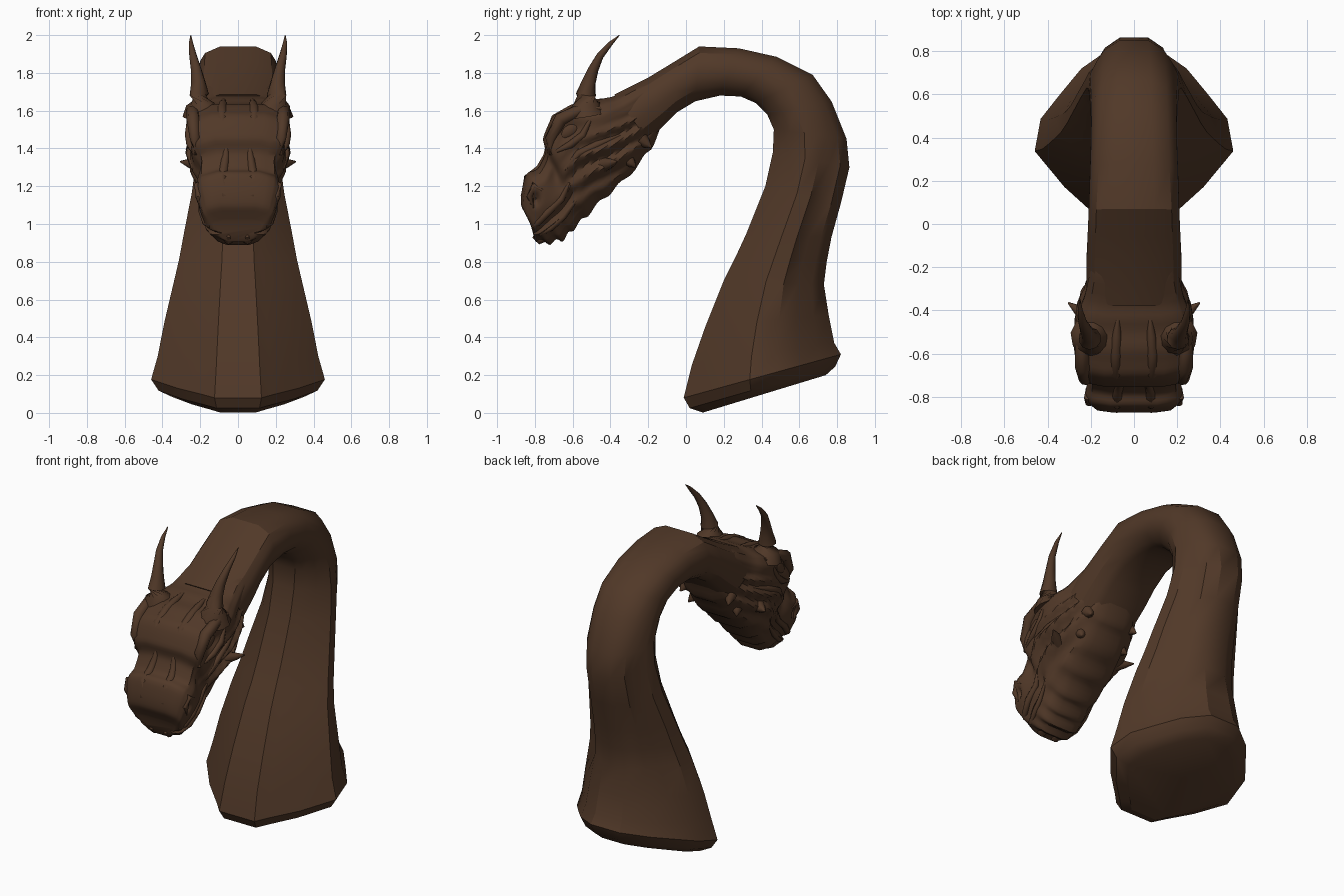
import bpy, bmesh, math
from mathutils import Vector

if "Cube" in bpy.data.objects:
    bpy.data.objects.remove(bpy.data.objects["Cube"])

brown = bpy.data.materials.new("dark brown hide")
brown.diffuse_color = (0.082, 0.04, 0.021, 1)
brown.use_nodes = True
brown.node_tree.nodes["Principled BSDF"].inputs["Base Color"].default_value = brown.diffuse_color


def finish(bm, name, angle):
    bmesh.ops.recalc_face_normals(bm, faces=bm.faces)
    me = bpy.data.meshes.new(name)
    bm.to_mesh(me)
    bm.free()
    ob = bpy.data.objects.new(name, me)
    bpy.context.collection.objects.link(ob)
    me.materials.append(brown)
    bpy.ops.object.select_all(action='DESELECT')
    ob.select_set(True)
    bpy.context.view_layer.objects.active = ob
    bpy.ops.object.shade_smooth_by_angle(angle=math.radians(angle))
    return ob


def skin(bm, rings):
    """Bridge closed rings of points and cap both ends."""
    vs = [[bm.verts.new(p) for p in r] for r in rings]
    n = len(vs[0])
    for a, b in zip(vs, vs[1:]):
        for i in range(n):
            j = (i + 1) % n
            bm.faces.new((a[i], a[j], b[j], b[i]))
    bm.faces.new(vs[0])
    bm.faces.new(vs[-1])


def lerp_table(table, t):
    for (a, p), (b, q) in zip(table, table[1:]):
        if t <= b:
            return p + (q - p) * (t - a) / (b - a)
    return table[-1][1]


def row_at(rows, u):
    """Catmull-Rom interpolation along the rows."""
    i = max(0, min(int(u), len(rows) - 2))
    f = u - i
    g = lambda k: rows[max(0, min(k, len(rows) - 1))]
    return [0.5 * (2 * b + (c - a) * f + (2 * a - 5 * b + 4 * c - d) * f * f
                   + (3 * b - a - 3 * c + d) * f ** 3)
            for a, b, c, d in zip(g(i - 1), g(i), g(i + 1), g(i + 2))]


def loft(name, surf, us, ts, angle):
    bm = bmesh.new()
    rings = []
    for u in us:
        right = [surf(u, t) for t in ts]
        rings.append(right + [Vector((-p.x, p.y, p.z)) for p in reversed(right)])
    skin(bm, rings)
    return finish(bm, name, angle)


def tubes(name, pts, radii, sides=8, angle=60):
    """Tapered tube along a path, built on both sides."""
    bm = bmesh.new()
    for s in (1, -1):
        P = [Vector((s * p[0], p[1], p[2])) for p in pts]
        rings = []
        for i, (p, r) in enumerate(zip(P, radii)):
            d = P[min(i + 1, len(P) - 1)] - P[max(i - 1, 0)]
            q = d.to_track_quat('Z', 'X')
            rings.append([p + q @ Vector((r * math.cos(a), r * math.sin(a), 0))
                          for a in (2 * math.pi * k / sides for k in range(sides))])
        skin(bm, rings)
    return finish(bm, name, angle)


# ---- neck: front y,z / back y,z / half width / amount of the base section
NECK = [(.09, .002, .74, .20, .35, 1), (.02, .025, .79, .245, .42, 1),
        (-.012, .08, .82, .31, .46, 1), (.03, .25, .785, .37, .425, 1),
        (.10, .45, .755, .52, .39, 1), (.20, .70, .73, .68, .34, 1),
        (.26, .82, .745, .8, .312, 1), (.32, .95, .77, .93, .288, .95),
        (.42, 1.20, .82, 1.11, .245, .85), (.46, 1.38, .865, 1.3, .22, .7),
        (.465, 1.5, .85, 1.45, .21, .55), (.43, 1.58, .77, 1.65, .205, .4),
        (.37, 1.64, .67, 1.79, .20, .25), (.29, 1.675, .48, 1.885, .20, .15),
        (.18, 1.68, .28, 1.93, .205, .1), (.05, 1.65, .07, 1.94, .21, 0),
        (-.05, 1.59, -.06, 1.86, .215, 0), (-.12, 1.52, -.2, 1.775, .22, 0),
        (-.2, 1.44, -.38, 1.685, .22, 0)]
ROUND = [(0, .5), (.07, .7), (.22, .92), (.42, 1), (.6, 1), (.74, .95), (.88, .83), (1, .45)]
BASE = [(0, .27), (.07, .4), (.22, .7), (.42, 1), (.6, .94), (.74, .74), (.88, .53), (1, .22)]


def neck_surf(u, t):
    y0, z0, y1, z1, w, g = row_at(NECK, u)
    x = w * ((1 - g) * lerp_table(ROUND, t) + g * lerp_table(BASE, t))
    if 5 <= u <= 9:                                   # groove beside the spine
        x -= .03 * math.exp(-((t - .74) / .08) ** 2)
    return Vector((x, y0 + (y1 - y0) * t, z0 + (z1 - z0) * t))


loft("neck", neck_surf, range(len(NECK)), [t for t, _ in ROUND], 32)

# ---- head: jaw y,z / crown y,z / half width, from nape to snout
HEAD = [(-.12, 1.53, -.22, 1.75, .2), (-.175, 1.42, -.38, 1.68, .23),
        (-.24, 1.33, -.48, 1.65, .265), (-.34, 1.22, -.60, 1.62, .282),
        (-.42, 1.15, -.70, 1.57, .275), (-.50, 1.07, -.755, 1.46, .25),
        (-.56, 1.01, -.745, 1.38, .225), (-.61, .96, -.78, 1.30, .22),
        (-.65, .92, -.845, 1.26, .215), (-.70, .905, -.87, 1.17, .2),
        (-.75, .90, -.87, 1.09, .18), (-.80, .92, -.83, 1.02, .13)]
HEAD_W = [(0, .3), (.06, .55), (.25, .82), (.5, .93), (.8, 1), (.93, .88), (1, .5)]


def blob(u, t, cu, ct, su, st):
    return math.exp(-((u - cu) / su) ** 2 - ((t - ct) / st) ** 2)


def head_surf(u, t):
    y0, z0, y1, z1, w = row_at(HEAD, u)
    x = w * lerp_table(HEAD_W, t)
    d = -.05 * blob(u, t, 3.7, .78, .8, .09)          # eye sockets
    d += -.04 * blob(u, t, 8.3, .68, .35, .07)        # nostrils
    d += .015 * blob(u, t, 8.2, .68, .9, .2)          # nostril swelling
    d += -.03 * blob(u, t, 6, .72, .7, .2)            # hollow before the eyes
    if u > 4:                                         # mouth line
        d -= .028 * math.exp(-((t - .33) / .045) ** 2) * min(1, (u - 4) / 2)
    if u < 6.5 and t < .7:                            # streaked cheek folds
        fade = math.sin(math.pi * (u + .5) / 7) * math.sin(math.pi * t / .7)
        d += .025 * fade * math.sin(2 * math.pi * (t * 5 - u * .3))
    if t > .9:
        d *= .5
    dz = .009 * math.sin(u * 5) * max(0, t - .6)      # wrinkles over the bridge
    dz += .012 * math.sin(u * 4.5) * max(0, 1 - t * 4)  # scalloped jaw edge
    return Vector((max(.02, x + d), y0 + (y1 - y0) * t, z0 + (z1 - z0) * t + dz))


loft("head", head_surf, [i * 11 / 48 for i in range(49)], [i / 28 for i in range(29)], 40)


def ridge(name, uts, radii, sink=.006):
    """Soft ridge half sunk into the head."""
    pts = [head_surf(u, t) - Vector((sink, 0, 0)) for u, t in uts]
    tubes(name, pts, radii)


# ---- brows, eyelids, nose and lips laid over the head surface
ridge("brow", [(2, .88), (2.8, .93), (3.8, .93), (4.7, .9), (5.3, .82)],
      (.012, .032, .036, .03, .012))
ridge("lower_eyelid", [(2.7, .78), (3.3, .67), (4.1, .66), (4.8, .76)], (.01, .02, .02, .01))
ridge("upper_lip", [(5.2, .42), (6.5, .42), (8, .42), (9.3, .43), (10.3, .5)],
      (.008, .018, .02, .018, .008))
ridge("lower_lip", [(5.5, .23), (7, .23), (8.5, .22), (10, .22)], (.008, .016, .016, .008))
ridge("nostril_rim", [(7.5, .7), (7.9, .82), (8.6, .8), (8.9, .66)], (.008, .018, .018, .008))
ridge("cheek_ridge", [(5, .56), (4, .53), (3, .5), (2, .44)], (.008, .02, .022, .008))
tubes("nose_bridge", [(.06, -.73, 1.43), (.065, -.735, 1.36), (.075, -.77, 1.29),
                      (.08, -.83, 1.24), (.075, -.85, 1.15), (.06, -.835, 1.07)],
      (.01, .022, .026, .03, .026, .01))
tubes("forehead_ridge", [(.075, -.44, 1.655), (.08, -.52, 1.635), (.085, -.6, 1.605),
                         (.085, -.69, 1.555), (.075, -.74, 1.46)], (.01, .022, .028, .028, .01))

# ---- eyes
bm = bmesh.new()
c = head_surf(3.7, .78)
ca, sa = math.cos(math.radians(38)), math.sin(math.radians(38))
for s in (1, -1):
    for v in bmesh.ops.create_uvsphere(bm, u_segments=16, v_segments=10, radius=1)["verts"]:
        x, y, z = v.co.x * .03, v.co.y * .075, v.co.z * .04
        v.co = (s * (c.x - .012 + x), c.y + y * ca - z * sa, c.z + y * sa + z * ca)
finish(bm, "eyes", 60)

# ---- horns sweeping up and back
tubes("horn", [(.195, -.52, 1.575), (.2, -.53, 1.635), (.205, -.53, 1.685), (.21, -.515, 1.75),
               (.222, -.49, 1.82), (.238, -.455, 1.89), (.249, -.40, 1.955), (.25, -.352, 2.0)],
      (.1, .075, .053, .038, .028, .02, .012, .002), 10)

# ---- blunt spikes along the cheeks and the back of the jaw
for k, (u, t, dx, dy, dz, r) in enumerate([(3, .25, .055, .04, .01, .04),
                                           (1.2, .12, .01, .03, -.025, .04),
                                           (2.3, .1, .015, .025, -.025, .04)]):
    p = head_surf(u, t)
    o = Vector((dx, dy, dz))
    tubes("cheek_spike_%d" % k, [p - o * .7, p + o * .2, p + o], (r, r * .6, .004), 8)

# ---- chin knobs
tubes("chin_knob", [(.05, -.74, .94), (.05, -.78, .92), (.05, -.81, .935)], (.03, .028, .008))
